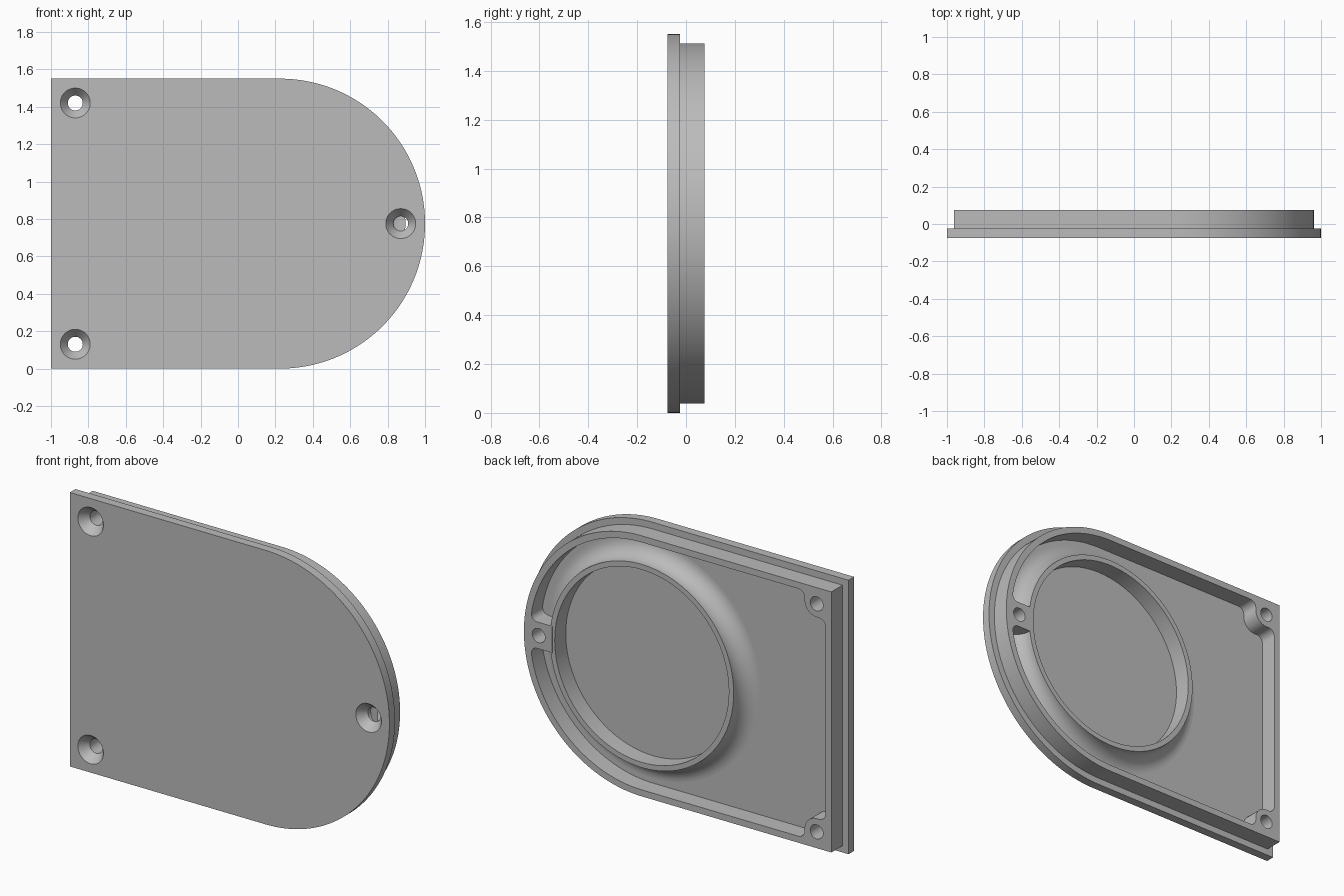
import bpy, bmesh
from math import sin, cos, pi, sqrt
from mathutils import Vector, Matrix

if "Cube" in bpy.data.objects:
    bpy.data.objects.remove(bpy.data.objects["Cube"])

MID = 0.775                      # height of the symmetry line
ARC_X = 0.225                    # centre of the round end
FRONT, STEP, BACK = -0.075, -0.025, 0.075
HOLES = [(-0.87, 0.645), (-0.87, -0.645), (0.87, 0)]
HOLE_R, SINK_R = 0.04, 0.08

grey = bpy.data.materials.new("plain grey")
grey.use_nodes = True
grey.diffuse_color = (0.5, 0.5, 0.5, 1)
grey.node_tree.nodes["Principled BSDF"].inputs["Base Color"].default_value = (0.5, 0.5, 0.5, 1)


def circle(cx, cy, r, n=48):
    return [(cx + r * cos(2 * pi * i / n), cy + r * sin(2 * pi * i / n)) for i in range(n)]


def half_arc(r, start, n=48):
    """Upper quarter of the round end, from a start angle to the top."""
    angles = [start + (pi / 2 - start) * i / n for i in range(n + 1)]
    return [(ARC_X + r * cos(a), r * sin(a)) for a in angles]


def mirrored(half):
    return half + [(x, -y) for x, y in reversed(half)]


def fillet(before, corner, after, r, n=10):
    """Points of a rounded corner."""
    c = Vector(corner)
    u, v = (Vector(before) - c).normalized(), (Vector(after) - c).normalized()
    half = u.angle(v) / 2
    centre = c + (u + v).normalized() * (r / sin(half))
    a = c + u * (r / math_tan(half)) - centre
    b = c + v * (r / math_tan(half)) - centre
    return [tuple(centre + (a.lerp(b, i / n)).normalized() * r) for i in range(n + 1)]


def math_tan(a):
    return sin(a) / cos(a)


def d_shape(inset):
    r = MID - inset
    return mirrored(half_arc(r, 0.0)[1:] + [(-1 + inset, r)])


def finish(name, bm):
    bmesh.ops.remove_doubles(bm, verts=bm.verts, dist=1e-5)
    bmesh.ops.recalc_face_normals(bm, faces=bm.faces)
    mesh = bpy.data.meshes.new(name)
    bm.to_mesh(mesh)
    bm.free()
    mesh.materials.append(grey)
    obj = bpy.data.objects.new(name, mesh)
    bpy.context.collection.objects.link(obj)
    return obj


def smooth(obj):
    bpy.ops.object.select_all(action='DESELECT')
    obj.select_set(True)
    bpy.context.view_layer.objects.active = obj
    bpy.ops.object.shade_smooth_by_angle(angle=pi / 6)


def slab(name, loops, y0, y1):
    """Fill outlines (inner ones become holes) and give them depth along y."""
    curve = bpy.data.curves.new(name, 'CURVE')
    curve.dimensions, curve.fill_mode = '2D', 'BOTH'
    curve.extrude = (y1 - y0) / 2
    for pts in loops:
        s = curve.splines.new('POLY')
        s.points.add(len(pts) - 1)
        for p, (x, y) in zip(s.points, pts):
            p.co = (x, y, 0, 1)
        s.use_cyclic_u = True
    tmp = bpy.data.objects.new(name + " outline", curve)
    bpy.context.collection.objects.link(tmp)
    bpy.context.view_layer.update()
    mesh = bpy.data.meshes.new_from_object(tmp.evaluated_get(bpy.context.evaluated_depsgraph_get()))
    bm = bmesh.new()
    bm.from_mesh(mesh)
    bpy.data.objects.remove(tmp)
    bpy.data.curves.remove(curve)
    bpy.data.meshes.remove(mesh)
    bm.transform(Matrix.Translation((0, (y0 + y1) / 2, MID)) @ Matrix.Rotation(pi / 2, 4, 'X'))
    return finish(name, bm)


# Cover plate with countersunk screw holes
plate = slab("cover_plate", [d_shape(0)], FRONT, STEP)
bm = bmesh.new()
over = 0.01
slope = (SINK_R - HOLE_R) / (STEP - FRONT)
for x, z in HOLES:
    place = Matrix.Translation((x, (FRONT + STEP) / 2, MID + z)) @ Matrix.Rotation(-pi / 2, 4, 'X')
    bmesh.ops.create_cone(bm, cap_ends=True, segments=48, radius1=SINK_R + over * slope,
                          radius2=HOLE_R - over * slope, depth=STEP - FRONT + 2 * over, matrix=place)
cutter = finish("countersink_cutter", bm)
cutter.hide_render = True
mod = plate.modifiers.new("countersinks", 'BOOLEAN')
mod.object, mod.operation, mod.solver = cutter, 'DIFFERENCE', 'EXACT'
bpy.context.view_layer.objects.active = plate
bpy.ops.object.modifier_apply(modifier=mod.name)
bpy.data.objects.remove(cutter)
smooth(plate)

# Raised rim: the pocket outline leaves screw bosses in the corners and at the round end
wall, boss = 0.075, 0.075
r_in = MID - wall
left = -1 + wall
bx, bz = HOLES[0][0] + boss, HOLES[0][1] - boss
arc = half_arc(r_in, 0.2)
root = (ARC_X + sqrt(r_in ** 2 - boss ** 2), boss)
pocket = [(0.785, boss)] + fillet((0.785, boss), root, arc[0], 0.035) + arc
pocket += fillet(arc[-1], (bx, r_in), (bx, bz), 0.04)
pocket += fillet((bx, r_in), (bx, bz), (left, bz), 0.075)
pocket += fillet((bx, bz), (left, bz), (left, 0), 0.04)
rim = slab("raised_rim", [d_shape(0.038), mirrored(pocket)]
           + [circle(x, z, HOLE_R) for x, z in HOLES], STEP, BACK)
smooth(rim)

# Round seat ring with a sweeping fillet down to the plate
ring_in, ring_out, sweep = 0.545, 0.575, 0.095
top = BACK - 0.001
profile = [(ring_in, STEP), (ring_in, top), (ring_out, top)]
for i in range(13):
    a = pi / 2 * i / 12
    profile.append((ring_out + sweep * (1 - cos(a)), STEP + sweep * (1 - sin(a))))
bm = bmesh.new()
verts = [bm.verts.new((r, y, 0)) for r, y in profile]
edges = [bm.edges.new(pair) for pair in zip(verts, verts[1:])]
bmesh.ops.spin(bm, geom=verts + edges, cent=(0, 0, 0), axis=(0, 1, 0), angle=2 * pi, steps=96)
bm.transform(Matrix.Translation((ARC_X, 0, MID)))
ring = finish("seat_ring", bm)
# Make the open ring face outward
if max(ring.data.polygons, key=lambda p: p.normal.y ** 2).normal.y < 0:
    ring.data.flip_normals()
smooth(ring)
